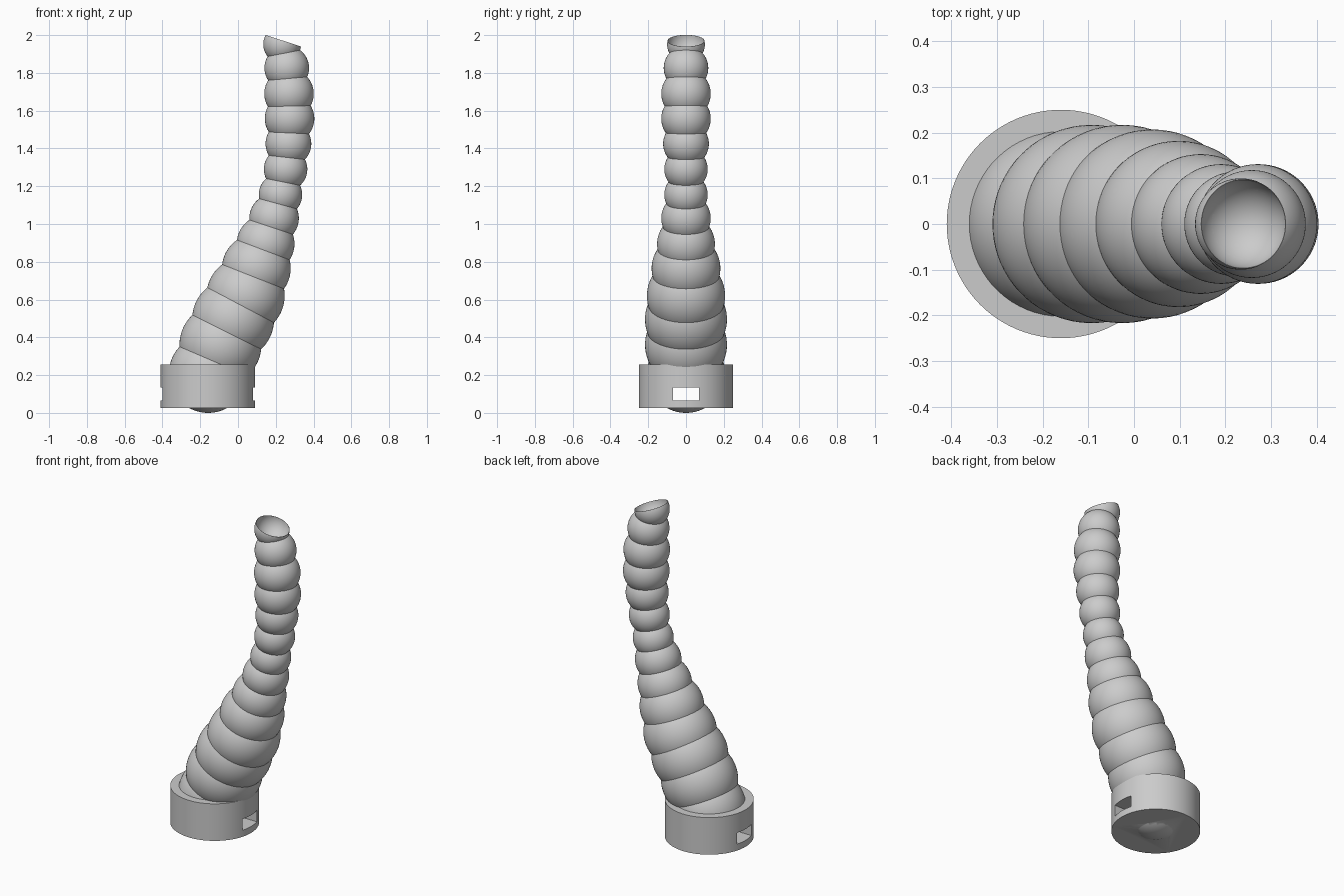
import bpy
import bmesh
import math
from mathutils import Vector, Matrix

cube = bpy.data.objects.get("Cube")
if cube:
    bpy.data.objects.remove(cube, do_unlink=True)

grey = bpy.data.materials.new("plain grey")
grey.use_nodes = True
colour = (0.6, 0.6, 0.6, 1)
grey.diffuse_color = colour
grey.node_tree.nodes["Principled BSDF"].inputs["Base Color"].default_value = colour


def make_object(name, bm):
    mesh = bpy.data.meshes.new(name)
    bmesh.ops.recalc_face_normals(bm, faces=bm.faces)
    bm.to_mesh(mesh)
    bm.free()
    mesh.materials.append(grey)
    obj = bpy.data.objects.new(name, mesh)
    bpy.context.scene.collection.objects.link(obj)
    return obj


def sphere(name, x, z, r, tilt=0.0):
    bm = bmesh.new()
    place = Matrix.Translation((x, 0, z)) @ Matrix.Rotation(tilt, 4, 'Y')
    bmesh.ops.create_uvsphere(bm, u_segments=72, v_segments=36, radius=r, matrix=place)
    return make_object(name, bm)


def boolean(obj, tool, operation):
    mod = obj.modifiers.new(operation.title(), 'BOOLEAN')
    mod.operation = operation
    mod.solver = 'EXACT'
    mod.object = tool
    bpy.context.view_layer.objects.active = obj
    bpy.ops.object.modifier_apply(modifier=mod.name)


# Ball chain from the root up: centre x, centre z, radius
chain = [
    (-0.158, 0.208, 0.208), (-0.093, 0.36, 0.217), (-0.026, 0.495, 0.217),
    (0.04, 0.62, 0.207), (0.097, 0.765, 0.182), (0.146, 0.895, 0.153),
    (0.191, 1.03, 0.131), (0.225, 1.155, 0.115), (0.252, 1.29, 0.115),
    (0.267, 1.425, 0.121), (0.273, 1.558, 0.131), (0.27, 1.69, 0.131),
    (0.258, 1.826, 0.118),
]
balls = []
for i, (x, z, r) in enumerate(chain):
    nx, nz, _ = chain[min(i + 1, len(chain) - 1)]
    balls.append(sphere(f"arm_segment_{i + 1}", x, z, r, math.atan2(nx - x, nz - z)))

# Round base with the root ball set into it
bm = bmesh.new()
bmesh.ops.create_cone(bm, cap_ends=True, segments=96, radius1=0.25, radius2=0.25,
                      depth=0.23, matrix=Matrix.Translation((-0.16, 0, 0.14)))
base = make_object("base", bm)
root = balls.pop(0)
boolean(base, root, 'UNION')
bpy.data.objects.remove(root, do_unlink=True)

# Slot running through the base from side to side
bm = bmesh.new()
bmesh.ops.create_cube(bm, size=1, matrix=Matrix.Translation((-0.16, 0, 0.1))
                      @ Matrix.Diagonal((0.8, 0.14, 0.07, 1)))
slot = make_object("slot_cutter", bm)
boolean(base, slot, 'DIFFERENCE')

# Tip ball sliced by a sloping plane
rim = Vector((0.24, 0, 1.97))
up = Vector((0.316, 0, 0.949)).normalized()
tilt = math.atan2(up.x, up.z)
bm = bmesh.new()
place = Matrix.Translation(rim - up * 0.02) @ Matrix.Rotation(tilt, 4, 'Y')
bmesh.ops.create_uvsphere(bm, u_segments=72, v_segments=36, radius=0.1, matrix=place)
cut = bmesh.ops.bisect_plane(bm, geom=bm.verts[:] + bm.edges[:] + bm.faces[:],
                             plane_co=rim, plane_no=up, clear_outer=True)
edges = [e for e in cut["geom_cut"] if isinstance(e, bmesh.types.BMEdge)]
bmesh.ops.contextual_create(bm, geom=edges)
tip = make_object("tip_cup", bm)

# Hollow bowl in the tip
bowl = sphere("bowl_cutter", rim.x, rim.z, 0.0965, tilt)
for part in (tip, balls[-1]):
    boolean(part, bowl, 'DIFFERENCE')

for cutter in (slot, bowl):
    bpy.data.objects.remove(cutter, do_unlink=True)

# Smooth shading with sharp creases
bpy.ops.object.select_all(action='DESELECT')
for obj in [base, tip] + balls:
    obj.select_set(True)
bpy.context.view_layer.objects.active = base
bpy.ops.object.shade_smooth_by_angle(angle=math.radians(30))
